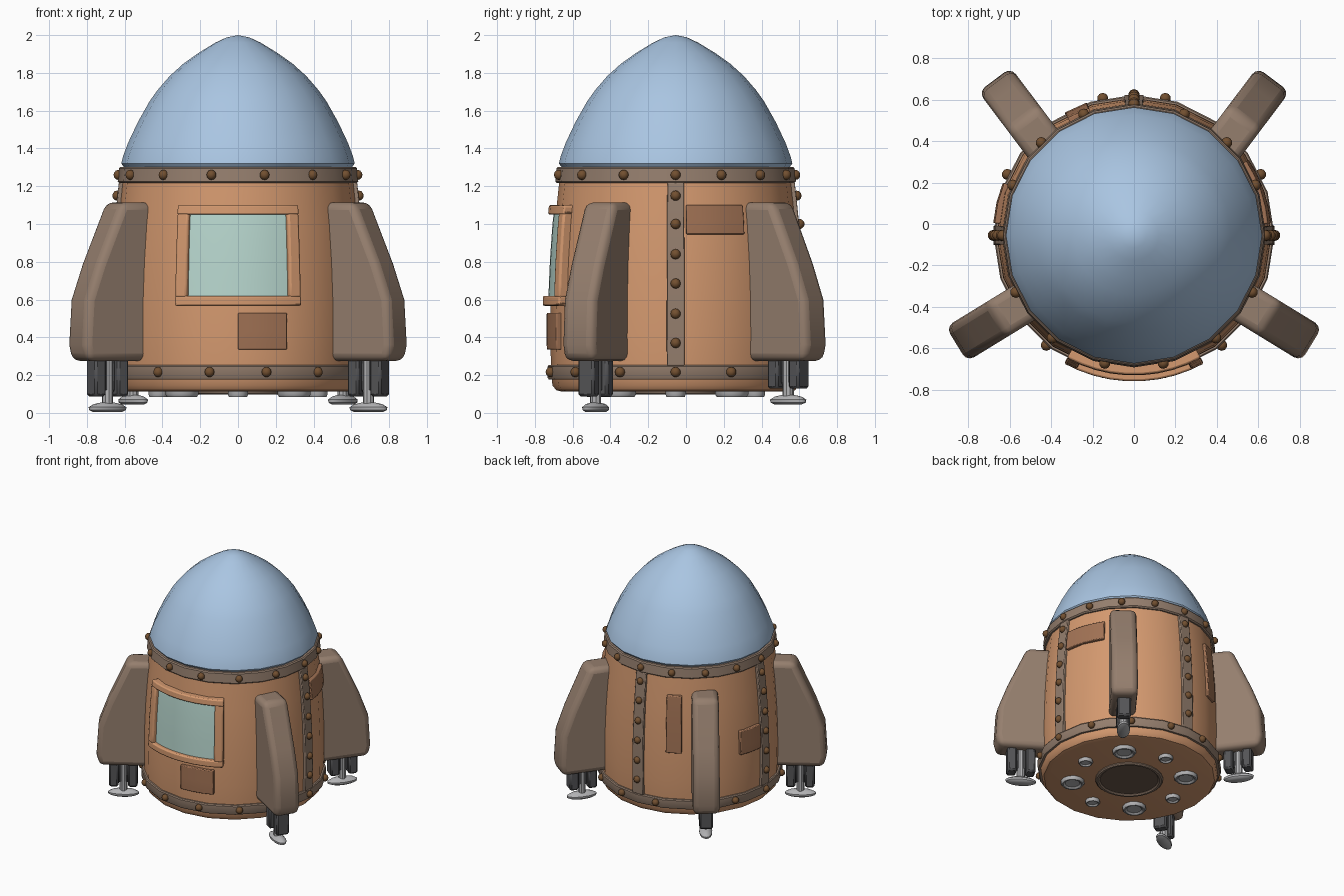
import bpy, bmesh, math
from math import sin, cos, radians
from mathutils import Matrix, Vector

if "Cube" in bpy.data.objects:
    bpy.data.objects.remove(bpy.data.objects["Cube"])

CY = -0.055          # hull axis position in y
SIDES = 20


def material(name, rgb):
    m = bpy.data.materials.new(name)
    m.diffuse_color = (*rgb, 1)
    m.use_nodes = True
    m.node_tree.nodes["Principled BSDF"].inputs["Base Color"].default_value = m.diffuse_color
    return m


ORANGE = material("orange_hull", (0.66, 0.32, 0.16))
PLATE = material("dark_plate", (0.36, 0.17, 0.09))
BLUE = material("blue_dome", (0.40, 0.56, 0.76))
BROWN = material("brown_trim", (0.30, 0.21, 0.155))
RIVET = material("rivet", (0.17, 0.08, 0.03))
GLASS = material("glass", (0.48, 0.68, 0.62))
DARK = material("dark_metal", (0.09, 0.09, 0.095))
LIGHT = material("light_metal", (0.45, 0.45, 0.46))

HULL = [(0.145, 0.652), (0.2, 0.658), (0.4, 0.664), (0.6, 0.662), (0.8, 0.654), (1.0, 0.640), (1.26, 0.612)]


def hull_r(z):
    for (z0, r0), (z1, r1) in zip(HULL, HULL[1:]):
        if z <= z1:
            return r0 + (r1 - r0) * (z - z0) / (z1 - z0)
    return HULL[-1][1]


def finish(name, bm, mat, matrix=None, bevel=0, segments=2):
    bmesh.ops.remove_doubles(bm, verts=bm.verts, dist=1e-5)
    bmesh.ops.recalc_face_normals(bm, faces=bm.faces)
    me = bpy.data.meshes.new(name)
    bm.to_mesh(me)
    bm.free()
    me.materials.append(mat)
    ob = bpy.data.objects.new(name, me)
    bpy.context.collection.objects.link(ob)
    ob.matrix_world = matrix or Matrix.Translation((0, CY, 0))
    if bevel:
        b = ob.modifiers.new("bevel", "BEVEL")
        b.width, b.segments, b.limit_method = bevel, segments, "ANGLE"
    return ob


def lathe(name, profile, mat, matrix=None, sides=SIDES, closed=False):
    bm = bmesh.new()
    vs = [bm.verts.new((r, 0, z)) for r, z in profile]
    pairs = list(zip(vs, vs[1:])) + ([(vs[-1], vs[0])] if closed else [])
    es = [bm.edges.new(p) for p in pairs]
    bmesh.ops.spin(bm, geom=vs + es, axis=(0, 0, 1), cent=(0, 0, 0), angle=math.tau, steps=sides)
    return finish(name, bm, mat, matrix)


def patch(name, a0, a1, z0, z1, d0, d1, mat, bevel=0.008):
    """Curved slab lying on the hull between two angles and two heights."""
    bm = bmesh.new()
    bmesh.ops.create_grid(bm, x_segments=max(1, int((a1 - a0) / 6)), y_segments=6, size=1)
    ext = bmesh.ops.extrude_face_region(bm, geom=bm.faces[:])
    for v in ext["geom"]:
        if isinstance(v, bmesh.types.BMVert):
            v.co.z = 1
    for v in bm.verts:
        a = radians(a0 + (a1 - a0) * (v.co.x + 1) / 2)
        z = z0 + (z1 - z0) * (v.co.y + 1) / 2
        r = hull_r(z) + (d1 if v.co.z > 0.5 else d0)
        v.co = (r * cos(a), r * sin(a), z)
    return finish(name, bm, mat, bevel=bevel)


def rivets(name, spots, radius=0.027):
    bm = bmesh.new()
    for a, r, z in spots:
        a = radians(a)
        bmesh.ops.create_uvsphere(bm, u_segments=10, v_segments=6, radius=radius,
                                  matrix=Matrix.Translation((r * cos(a), r * sin(a), z)))
    return finish(name, bm, RIVET)


def box(bm, x0, x1, y0, y1, z0, z1):
    m = Matrix.Translation(((x0 + x1) / 2, (y0 + y1) / 2, (z0 + z1) / 2))
    bmesh.ops.create_cube(bm, size=1, matrix=m @ Matrix.Diagonal((x1 - x0, y1 - y0, z1 - z0, 1)))


# Hull, dome and the two riveted bands
lathe("hull", [(0, 0.112), (0.6, 0.112), (0.632, 0.12)] + [(r, z) for z, r in HULL] + [(0, 1.26)], ORANGE)
lathe("dome", [(0, 1.30), (0.605, 1.303), (0.618, 1.32), (0.608, 1.36), (0.582, 1.43), (0.53, 1.54),
               (0.468, 1.65), (0.425, 1.71), (0.362, 1.783), (0.29, 1.848), (0.21, 1.905),
               (0.12, 1.96), (0.06, 1.988), (0, 2.0)], BLUE)
lathe("upper_band", [(0.58, 1.216), (0.628, 1.216), (0.637, 1.225), (0.630, 1.295), (0.622, 1.303), (0.58, 1.303)],
      BROWN, closed=True)
lathe("lower_band", [(0.62, 0.178), (0.672, 0.178), (0.678, 0.187), (0.678, 0.245), (0.672, 0.253), (0.62, 0.253)],
      BROWN, closed=True)

step = 360 / 14
rivets("lower_band_rivets", [(i * step, 0.678, 0.216) for i in range(14)])
rivets("upper_band_rivets", [(i * 22.5, 0.633, 1.26) for i in range(9)] +
       [(-i * step, 0.633, 1.26) for i in range(1, 7)])

# Vertical riveted strips: right, back, left
for name, a in (("right", 0), ("back", 90), ("left", 180)):
    patch(name + "_strip", a - 4, a + 4, 0.25, 1.22, -0.03, 0.016, BROWN, 0.005)
    rivets(name + "_strip_rivets", [(a, hull_r(z) + 0.016, z) for z in (0.37, 0.525, 0.685, 0.84, 1.0, 1.15)])

# Front window
for name, a0, a1, z0, z1 in (("top", -28.6, 28.6, 1.05, 1.10), ("bottom", -28.6, 28.6, 0.567, 0.62),
                             ("left", -28.6, -23, 0.61, 1.06), ("right", 23, 28.6, 0.61, 1.06)):
    patch("window_frame_" + name, a0 - 90, a1 - 90, z0, z1, -0.03, 0.042, ORANGE, 0.012)
patch("window_glass", -114, -66, 0.6, 1.07, -0.03, 0.012, GLASS, 0)

# Repair plates around the hull
for name, a0, a1, z0, z1 in (("front", -90, -67.5, 0.335, 0.53), ("right", 5, 33.5, 0.945, 1.10),
                             ("back", 109.5, 119.5, 0.63, 1.08), ("left", 158, 175, 0.57, 0.76)):
    patch(name + "_plate", a0, a1, z0, z1, -0.03, 0.02, PLATE, 0.006)

# Fins with landing legs; back ones are slightly skewed and have shorter legs
FIN = [(0.56, 0.275), (0.985, 0.275), (1.005, 0.36), (0.99, 0.60), (0.92, 0.79), (0.775, 1.115), (0.56, 1.115)]
for name, ang, off, lift in (("front_right", -31.5, 0, 0), ("front_left", 211.5, 0, 0),
                             ("back_right", 53, -0.085, 0.04), ("back_left", 127, 0.085, 0.04)):
    m = (Matrix.Translation((0, CY, 0)) @ Matrix.Rotation(radians(ang), 4, "Z")
         @ Matrix.Translation((0, off, 0)))
    bm = bmesh.new()
    f = bm.faces.new([bm.verts.new((x, -0.098, z)) for x, z in FIN])
    ext = bmesh.ops.extrude_face_region(bm, geom=[f])
    bmesh.ops.translate(bm, vec=(0, 0.196, 0),
                        verts=[v for v in ext["geom"] if isinstance(v, bmesh.types.BMVert)])
    finish(name + "_fin", bm, BROWN, m, bevel=0.04, segments=3)

    bm = bmesh.new()
    box(bm, 0.705, 0.775, -0.05, 0.05, 0.088 + lift, 0.32)
    box(bm, 0.845, 0.915, -0.05, 0.05, 0.088 + lift, 0.32)
    box(bm, 0.77, 0.85, -0.022, 0.022, 0.11 + lift, 0.32)
    finish(name + "_leg", bm, DARK, m, bevel=0.012, segments=1)

    lathe(name + "_piston", [(0, 0.03), (0.03, 0.03), (0.03, 0.30), (0, 0.30)], LIGHT,
          m @ Matrix.Translation((0.81, 0, lift)), 10)
    lathe(name + "_foot", [(0, 0.004), (0.085, 0.004), (0.112, 0.015), (0.115, 0.03), (0.085, 0.046),
                           (0.04, 0.055), (0, 0.056)], LIGHT,
          m @ Matrix.Translation((0.81, 0, lift)) @ Matrix.Diagonal((1, 0.42, 1, 1)), 16)

# Underside: ringed hatch and eight thrusters, alternating small and large
lathe("hatch_ring", [(0.215, 0.125), (0.215, 0.105), (0.225, 0.097), (0.24, 0.097), (0.25, 0.105), (0.25, 0.125)],
      BROWN, sides=24, closed=True)
lathe("hatch", [(0, 0.108), (0.22, 0.108), (0.22, 0.12), (0, 0.12)], material("hatch_brown", (0.15, 0.10, 0.07)), sides=24)
for i in range(8):
    a = radians(45 * i)
    s = 0.088 if i % 2 else 0.054
    lathe("thruster_%d" % (i + 1), [(0, 0.098), (s * 0.62, 0.096), (s * 0.78, 0.085), (s * 0.9, 0.085),
                                    (s, 0.098), (s, 0.125), (0, 0.125)], LIGHT,
          Matrix.Translation((0.42 * cos(a), CY + 0.42 * sin(a), 0)), 12)

# Smooth shading with sharp edges kept
bpy.ops.object.select_all(action="SELECT")
bpy.context.view_layer.objects.active = bpy.context.scene.objects[0]
bpy.ops.object.shade_smooth_by_angle(angle=radians(35))
